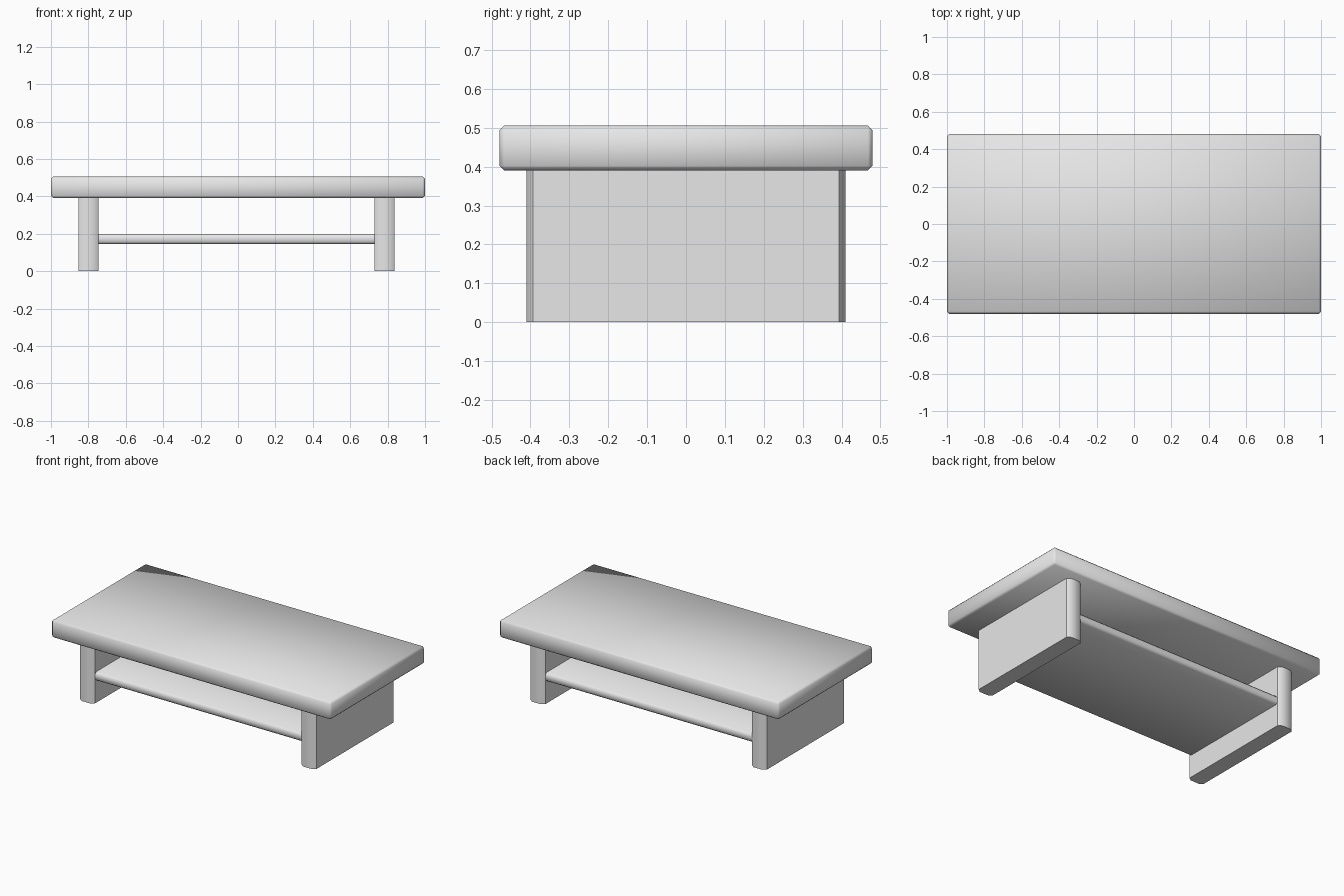
import bpy
import bmesh
import math

cube = bpy.data.objects.get("Cube")
if cube:
    bpy.data.objects.remove(cube, do_unlink=True)

grey = bpy.data.materials.new("light grey")
grey.use_nodes = True
colour = (0.8, 0.8, 0.8, 1)
grey.diffuse_color = colour
grey.node_tree.nodes["Principled BSDF"].inputs["Base Color"].default_value = colour


def add_object(name, bm, smooth_angle):
    """Turn a bmesh into a smooth object, sharp above the given angle."""
    bmesh.ops.recalc_face_normals(bm, faces=bm.faces)
    mesh = bpy.data.meshes.new(name)
    bm.to_mesh(mesh)
    bm.free()
    mesh.materials.append(grey)
    obj = bpy.data.objects.new(name, mesh)
    bpy.context.collection.objects.link(obj)
    bpy.ops.object.select_all(action='DESELECT')
    obj.select_set(True)
    bpy.context.view_layer.objects.active = obj
    bpy.ops.object.shade_smooth_by_angle(angle=math.radians(smooth_angle))
    return obj


def prism(name, half_outline, to_3d, depth, smooth_angle):
    """Mirror a half outline across y = 0 and extrude it along depth."""
    outline = half_outline + [(a, -y) for a, y in reversed(half_outline)]
    bm = bmesh.new()
    face = bm.faces.new([bm.verts.new(to_3d(a, y)) for a, y in outline])
    moved = bmesh.ops.extrude_face_region(bm, geom=[face])["geom"]
    verts = [g for g in moved if isinstance(g, bmesh.types.BMVert)]
    bmesh.ops.translate(bm, vec=depth, verts=verts)
    return add_object(name, bm, smooth_angle)


# Tabletop: thick slab with softened edges all round
bm = bmesh.new()
bmesh.ops.create_cube(bm, size=1)
bmesh.ops.scale(bm, vec=(2, 0.96, 0.115), verts=bm.verts)
bmesh.ops.translate(bm, vec=(0, 0, 0.448), verts=bm.verts)
bmesh.ops.bevel(bm, geom=bm.edges[:], offset=0.012, segments=1, affect='EDGES')
add_object("tabletop", bm, 60)

# Panel legs: full-depth slabs with eased front and back ends
for name, x in (("right_leg", -0.80), ("left_leg", 0.783)):
    half = [(-0.053, 0.393), (-0.03, 0.41), (0.03, 0.41), (0.053, 0.393)]
    # Order runs around the outline from one side to the other
    prism(name, half, lambda a, y, x=x: (x + a, y, 0), (0, 0, 0.392), 45)

# Shelf: thin board with eased long edges, spanning between the legs
half = [(0.145, 0.38), (0.157, 0.392), (0.188, 0.392), (0.2, 0.38)]
prism("shelf", half, lambda z, y: (-0.748, y, z), (1.48, 0, 0), 60)
